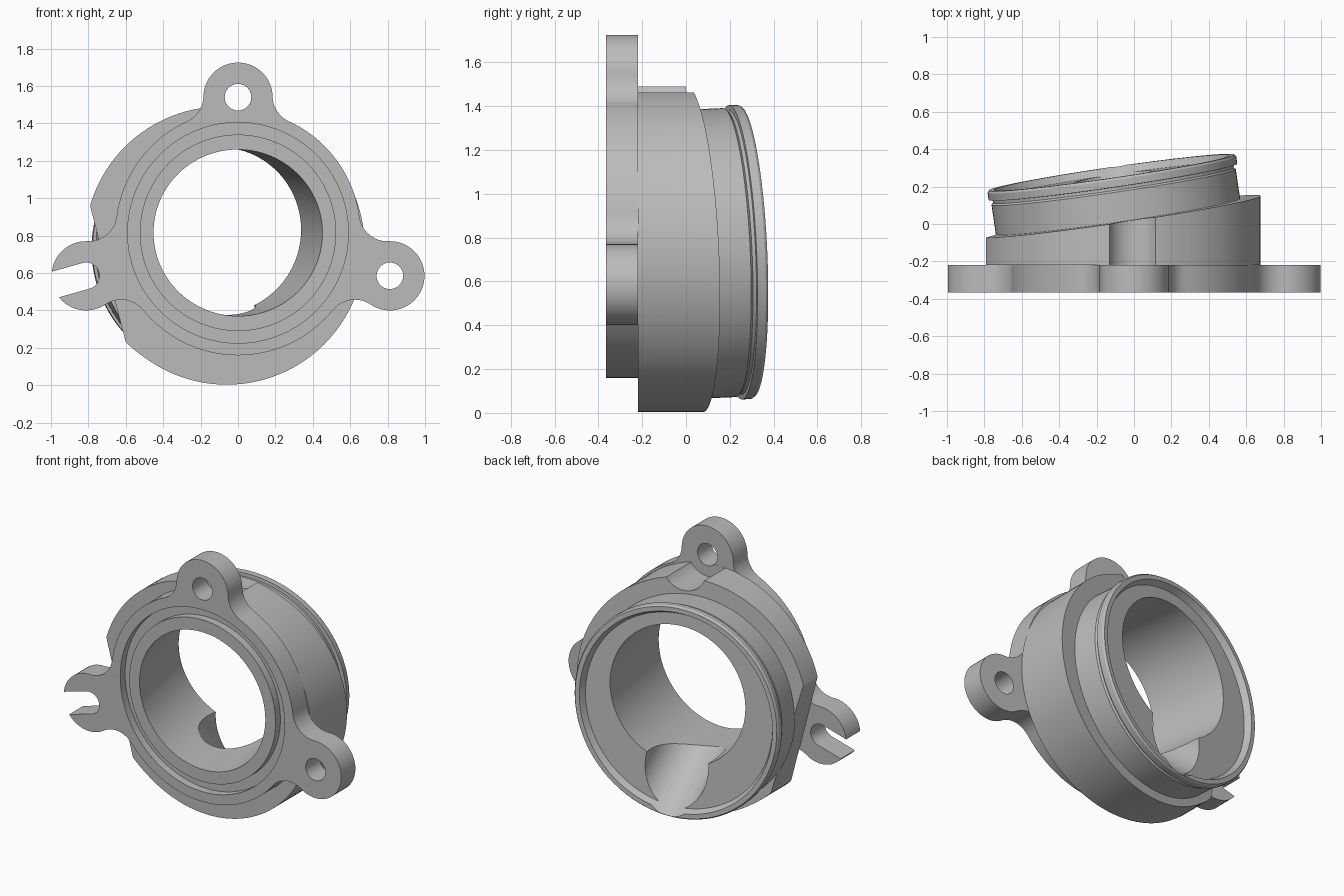
import bpy, bmesh
from math import sin, cos, pi, atan2, acos, hypot
from mathutils import Vector

if "Cube" in bpy.data.objects:
    bpy.data.objects.remove(bpy.data.objects["Cube"])

FRONT, BACK = -0.365, -0.22          # flange faces
HUB = Vector((0, 0.815))             # flange and bore centre (x, z)
AXIS = Vector((-0.146, 1, 0.045)).normalized()   # tilted axis of the rear collar
END = Vector((-0.12, 0.275, 0.735))  # centre of the rear rim

grey = bpy.data.materials.new("cast_grey")
grey.use_nodes = True
grey.diffuse_color = (0.5, 0.5, 0.5, 1)
grey.node_tree.nodes["Principled BSDF"].inputs["Base Color"].default_value = (0.5, 0.5, 0.5, 1)


def finish(name, bm):
    bmesh.ops.recalc_face_normals(bm, faces=bm.faces)
    mesh = bpy.data.meshes.new(name)
    bm.to_mesh(mesh)
    bm.free()
    mesh.materials.append(grey)
    obj = bpy.data.objects.new(name, mesh)
    bpy.context.collection.objects.link(obj)
    return obj


def arc(c, r, a0, a1, n):
    return [Vector((c[0] + r * cos(a0 + (a1 - a0) * i / n),
                    c[1] + r * sin(a0 + (a1 - a0) * i / n))) for i in range(n + 1)]


def prism(name, outline, y0, y1, cut=None):
    """Extrude an x-z outline along y, optionally trimmed by a plane (point, normal)."""
    bm = bmesh.new()
    a = [bm.verts.new((p[0], y0, p[1])) for p in outline]
    b = [bm.verts.new((p[0], y1, p[1])) for p in outline]
    bm.faces.new(a)
    bm.faces.new(b[::-1])
    for i in range(len(a)):
        j = (i + 1) % len(a)
        bm.faces.new((a[i], b[i], b[j], a[j]))
    if cut:
        bmesh.ops.bisect_plane(bm, geom=bm.verts[:] + bm.edges[:] + bm.faces[:],
                               plane_co=cut[0], plane_no=cut[1], clear_outer=True)
        bmesh.ops.holes_fill(bm, edges=[e for e in bm.edges if e.is_boundary])
    return finish(name, bm)


def disc(name, c, r, y0, y1, cut=None, n=96):
    return prism(name, arc(c, r, 0, 2 * pi, n)[:-1], y0, y1, cut)


def lathe(name, profile, origin, axis, ring=False, n=128):
    """Spin (radius, height) points about an axis."""
    bm = bmesh.new()
    turn = Vector((0, 1, 0)).rotation_difference(axis)
    rows = [[bm.verts.new(origin + turn @ Vector((r * cos(2 * pi * k / n), h, r * sin(2 * pi * k / n))))
             for k in range(n)] for r, h in profile]
    pairs = list(zip(rows, rows[1:]))
    if ring:
        pairs.append((rows[-1], rows[0]))
    else:
        bm.faces.new(rows[0])
        bm.faces.new(rows[-1])
    for a, b in pairs:
        for k in range(n):
            j = (k + 1) % n
            bm.faces.new((a[k], a[j], b[j], b[k]))
    return finish(name, bm)


def combine(target, tool, operation):
    mod = target.modifiers.new(tool.name, 'BOOLEAN')
    mod.operation = operation
    mod.solver = 'EXACT'
    mod.object = tool
    bpy.context.view_layer.objects.active = target
    bpy.ops.object.modifier_apply(modifier=mod.name)
    bpy.data.objects.remove(tool)


# Flange outline: a disc with three filleted ears
R, EAR, FILLET = 0.655, 0.185, 0.15
ears = [Vector((0.812, 0.585)), Vector((0, 1.54)), Vector((-0.812, 0.585))]


def angle(v):
    return atan2(v[1], v[0])


def polar(c, r, a):
    return Vector((c[0] + r * cos(a), c[1] + r * sin(a)))


outline, spans = [], []
for e in ears:
    d = hypot(*(e - HUB))
    a = angle(e - HUB)
    p, q = R + FILLET, EAR + FILLET
    spread = acos((p * p + d * d - q * q) / (2 * p * d))
    tip = acos((q * q + d * d - p * p) / (2 * q * d))
    spans.append((a % (2 * pi) if a > 0 or e.x < 0 else a, spread, tip, e))
for i, (a, spread, tip, e) in enumerate(spans):
    f0, f1 = polar(HUB, R + FILLET, a - spread), polar(HUB, R + FILLET, a + spread)
    sweep = pi - spread - tip
    outline += arc(f0, FILLET, a - spread + pi, a - spread + pi - sweep, 12)
    outline += arc(e, EAR, a + pi + tip, a + 3 * pi - tip, 40)[1:]
    outline += arc(f1, FILLET, a + spread + pi + sweep, a + spread + pi, 12)[1:]
    nxt = spans[(i + 1) % 3]
    stop = nxt[0] - nxt[1] + (2 * pi if i == 2 else 0)
    outline += arc(HUB, R, a + spread, stop, 40)[1:-1]
housing = prism("housing", outline, FRONT, BACK)

# Main barrel: two slightly offset discs, trimmed by the tilted shoulder plane
shoulder = (Vector((-0.06, 0.043, 0.74)), AXIS)
barrel = disc("barrel", (-0.06, 0.74), 0.737, BACK, 0.6, shoulder, 128)
combine(barrel, disc("barrel_side", (-0.085, 0.755), 0.735, BACK, 0.6, shoulder, 120), 'UNION')

# Flat on the barrel behind the slotted ear
flat = [(-0.79, 0.955), (-0.60, 0.23), (-0.55, 0.03), (-1.3, 0.03), (-1.3, 0.955)]
combine(barrel, prism("flat_cutter", flat, -0.5, 0.6), 'DIFFERENCE')
combine(housing, barrel, 'UNION')

# Tilted rear collar with a lip and a shallow recess
collar = [(0.66, -0.25), (0.66, -0.078), (0.65, -0.068), (0.65, -0.052), (0.672, -0.05),
          (0.672, -0.012), (0.664, 0), (0.635, 0), (0.615, -0.04)]
combine(housing, lathe("collar", collar, END, AXIS), 'UNION')

# Skewed main bore
front_c = Vector((0, FRONT, HUB.y))
back_c = Vector((-0.108, 0.26, 0.828))
run = (back_c - front_c).normalized()
combine(housing, lathe("bore_cutter", [(0.445, -0.3), (0.445, 1.2)], front_c, run), 'DIFFERENCE')

# Slanted pocket running from the rear face into the bore
pocket = Vector((0, -1, 0.8)).normalized()
combine(housing, lathe("pocket_cutter", [(0.205, -0.4), (0.205, 0.42)],
                       Vector((-0.11, 0.24, 0.385)), pocket, n=64), 'DIFFERENCE')

# Seal groove on the front face
groove = [(0.525, -0.1), (0.59, -0.1), (0.59, 0.05), (0.525, 0.05)]
combine(housing, lathe("groove_cutter", groove, front_c, Vector((0, 1, 0)), ring=True), 'DIFFERENCE')

# Bolt holes, bolt clearance on top, and the open slot
for e in ears[:2]:
    combine(housing, disc("hole_cutter", e, 0.071, -0.6, 0.0, n=48), 'DIFFERENCE')
combine(housing, disc("clearance_cutter", ears[1], 0.14, BACK + 0.001, 0.12, n=64), 'DIFFERENCE')
slot_dir = angle(ears[2] - HUB)
out = ears[2] + 0.4 * Vector((cos(slot_dir), sin(slot_dir)))
slot = arc(ears[2], 0.071, slot_dir + pi / 2, slot_dir + 3 * pi / 2, 24)
slot += [polar(out, 0.071, slot_dir - pi / 2), polar(out, 0.071, slot_dir + pi / 2)]
combine(housing, prism("slot_cutter", slot, -0.6, BACK + 0.002), 'DIFFERENCE')

# Smooth the round walls and keep the machined edges crisp
bpy.ops.object.select_all(action='DESELECT')
housing.select_set(True)
bpy.context.view_layer.objects.active = housing
bpy.ops.object.shade_smooth_by_angle(angle=pi / 6)
